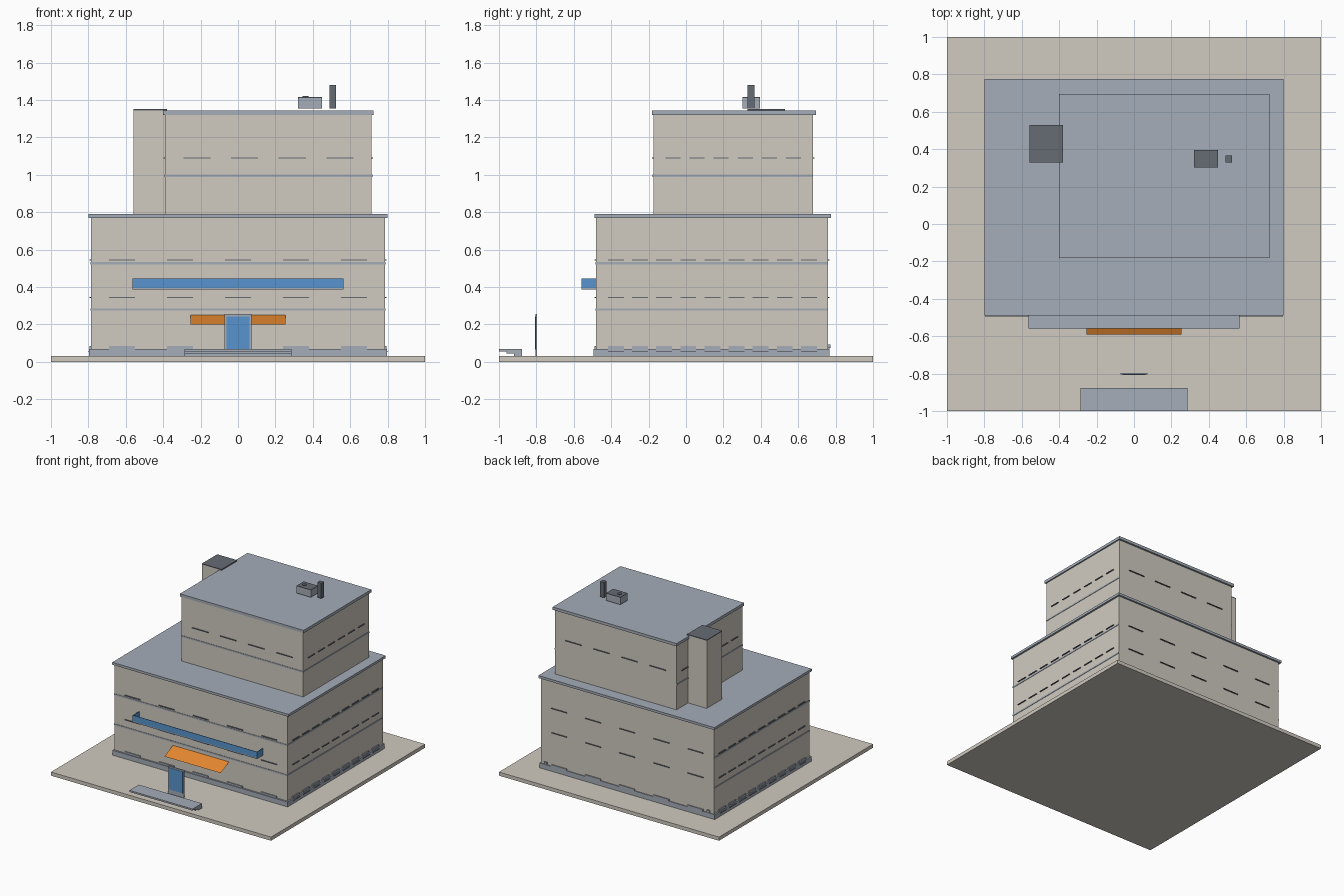
import bpy

if "Cube" in bpy.data.objects:
    bpy.data.objects.remove(bpy.data.objects["Cube"], do_unlink=True)


def material(name, r, g, b):
    # convert display values to linear
    lin = [((c / 255 + 0.055) / 1.055) ** 2.4 for c in (r, g, b)] + [1]
    m = bpy.data.materials.new(name)
    m.use_nodes = True
    m.diffuse_color = lin
    m.node_tree.nodes["Principled BSDF"].inputs["Base Color"].default_value = lin
    return m


STONE = material("warm stone", 208, 202, 192)
TRIM = material("blue grey trim", 165, 173, 184)
DARK = material("dark grey", 102, 108, 117)
BLUE = material("blue glass", 88, 148, 205)
ORANGE = material("orange awning", 228, 136, 48)


def mesh_object(name, verts, faces, mat):
    me = bpy.data.meshes.new(name)
    me.from_pydata(verts, [], faces)
    me.materials.append(mat)
    ob = bpy.data.objects.new(name, me)
    bpy.context.collection.objects.link(ob)
    return ob


def box(name, xs, ys, zs, mat):
    """Box from its x, y and z ranges."""
    verts = [(x, y, z) for x in xs for y in ys for z in zs]
    faces = [(0, 1, 3, 2), (4, 6, 7, 5), (0, 4, 5, 1),
             (2, 3, 7, 6), (0, 2, 6, 4), (1, 5, 7, 3)]
    return mesh_object(name, verts, faces, mat)


def row(name, wall, at, first, step, count, length, zs, mat, depth=0.008):
    """Evenly spaced thin strips along a wall facing x or y."""
    for i in range(count):
        c = first + i * step
        run, out = (c - length / 2, c + length / 2), (at - depth, at + depth)
        xs, ys = (run, out) if wall == "y" else (out, run)
        box(f"{name}_{i + 1}", xs, ys, zs, mat)


def strip(z):
    return (z - 0.003, z + 0.003)


# Ground slab and the two stacked volumes with their roof slabs
box("ground_slab", (-1, 1), (-1, 1), (0, 0.03), STONE)
box("lower_walls", (-0.785, 0.785), (-0.48, 0.76), (0.03, 0.77), STONE)
box("lower_roof", (-0.8, 0.8), (-0.49, 0.775), (0.77, 0.79), TRIM)
box("upper_walls", (-0.39, 0.715), (-0.175, 0.68), (0.79, 1.32), STONE)
box("upper_roof", (-0.4, 0.725), (-0.183, 0.695), (1.32, 1.343), TRIM)
box("plinth", (-0.797, 0.797), (-0.494, 0.766), (0.03, 0.07), TRIM)

# Stair tower
box("stair_tower", (-0.56, -0.38), (0.33, 0.53), (0.79, 1.345), STONE)
box("stair_tower_roof", (-0.56, -0.38), (0.33, 0.53), (1.345, 1.352), DARK)

# Floor bands on the front and both sides
for z in (0.28, 0.527):
    box("lower_band", (-0.788, 0.788), (-0.483, 0.759), (z - 0.006, z + 0.006), TRIM)
box("upper_band", (-0.393, 0.718), (-0.178, 0.679), (0.989, 1.001), TRIM)

# Window strips and sills
for z in (0.345, 0.545):
    for y in (-0.48, 0.76):
        row("window_strip", "y", y, -0.62, 0.31, 5, 0.14, strip(z), DARK)
    for x in (-0.785, 0.785):
        row("side_window_strip", "x", x, -0.375, 0.129, 9, 0.085, strip(z), DARK)
for y in (-0.175, 0.68):
    row("upper_window_strip", "y", y, -0.22, 0.255, 4, 0.145, strip(1.09), DARK)
for x in (-0.39, 0.715):
    row("upper_side_strip", "x", x, -0.07, 0.129, 6, 0.08, strip(1.09), DARK)
for y in (-0.48, 0.76):
    row("base_sill", "y", y, -0.62, 0.31, 5, 0.14, (0.07, 0.085), TRIM)
for x in (-0.785, 0.785):
    row("side_base_sill", "x", x, -0.375, 0.129, 9, 0.085, (0.07, 0.085), TRIM)
for x in (-0.797, 0.797):
    row("side_base_strip", "x", x, -0.375, 0.129, 9, 0.085, strip(0.055), DARK, 0.003)

# Small lamps at the rear corners
for x in (-0.74, 0.74):
    box("rear_lamp", (x - 0.012, x + 0.012), (0.76, 0.772), (0.075, 0.092), TRIM)

# Balcony with a glass railing
box("balcony_floor", (-0.565, 0.565), (-0.56, -0.48), (0.387, 0.395), TRIM)
box("balcony_front_glass", (-0.565, 0.565), (-0.56, -0.556), (0.395, 0.445), BLUE)
for s in (-1, 1):
    box("balcony_side_glass", sorted((s * 0.565, s * 0.561)),
        (-0.556, -0.48), (0.395, 0.445), BLUE)

# Sloping awning
mesh_object("awning",
            [(-0.255, -0.59, 0.2), (0.255, -0.59, 0.2),
             (0.255, -0.48, 0.25), (-0.255, -0.48, 0.25)],
            [(0, 1, 2, 3)], ORANGE)

# Entrance door and frame
box("door_frame", (-0.073, 0.073), (-0.805, -0.797), (0.03, 0.255), TRIM)
box("door_glass", (-0.062, 0.062), (-0.808, -0.803), (0.065, 0.243), BLUE)

# Entrance steps
for i, y in enumerate((-0.92, -0.96, -1.0)):
    z = 0.03 + i * 0.0133
    box(f"step_{i + 1}", (-0.287, 0.287), (y, -0.878), (z, z + 0.0133), TRIM)

# Rooftop equipment
box("air_unit", (0.32, 0.45), (0.303, 0.395), (1.355, 1.412), TRIM)
box("air_unit_lid", (0.32, 0.45), (0.303, 0.395), (1.412, 1.416), DARK)
bpy.ops.mesh.primitive_cylinder_add(vertices=12, radius=0.016, depth=0.008,
                                    location=(0.36, 0.35, 1.418))
fan = bpy.context.object
fan.name = "air_unit_fan"
fan.data.materials.append(DARK)
box("roof_vent", (0.49, 0.525), (0.33, 0.365), (1.355, 1.48), DARK)
